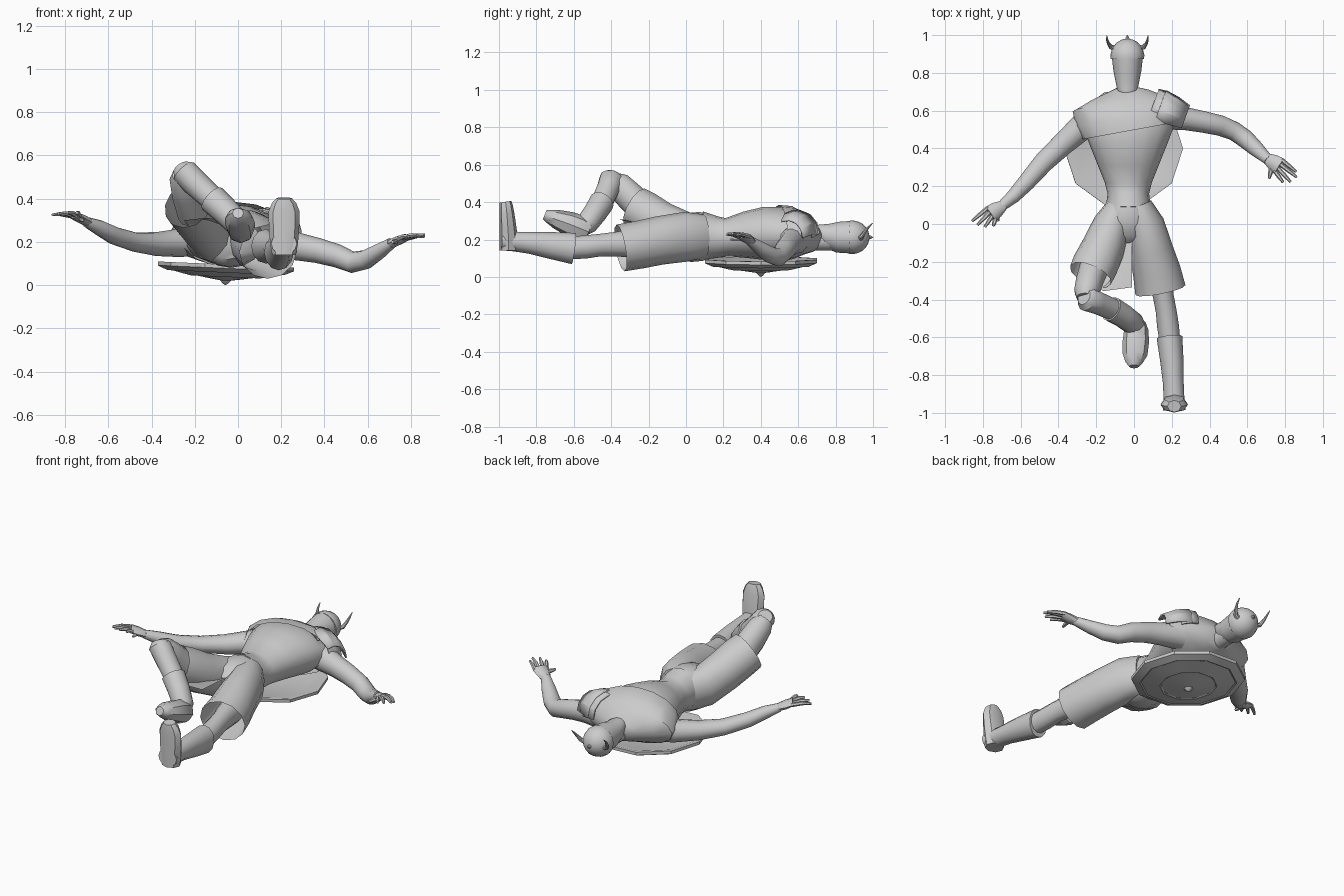
import bpy, bmesh, math
from mathutils import Vector, Matrix


def finish(name, bm, angle=40):
    bmesh.ops.recalc_face_normals(bm, faces=bm.faces)
    me = bpy.data.meshes.new(name)
    bm.to_mesh(me)
    bm.free()
    ob = bpy.data.objects.new(name, me)
    bpy.context.collection.objects.link(ob)
    bpy.ops.object.select_all(action='DESELECT')
    ob.select_set(True)
    bpy.context.view_layer.objects.active = ob
    bpy.ops.object.shade_smooth_by_angle(angle=math.radians(angle))
    return ob


def skin(bm, rows, closed):
    """Fill faces between rows of vertices."""
    for a, b in zip(rows, rows[1:]):
        n = len(a)
        for k in range(n if closed else n - 1):
            bm.faces.new((a[k], a[(k + 1) % n], b[(k + 1) % n], b[k]))


def tube(name, pts, n=12, up=(0, 0, 1), caps=(True, True)):
    """Loft of ellipses; each point is x, y, z, half width, half height."""
    bm = bmesh.new()
    c = [Vector(p[:3]) for p in pts]
    rings = []
    for i, p in enumerate(pts):
        t = (c[min(i + 1, len(c) - 1)] - c[max(i - 1, 0)]).normalized()
        side = t.cross(Vector(up)).normalized()
        top = side.cross(t)
        rings.append([bm.verts.new(c[i] + side * p[3] * math.cos(a) + top * p[4] * math.sin(a))
                      for a in (2 * math.pi * k / n for k in range(n))])
    skin(bm, rings, True)
    for ring, on in ((rings[0], caps[0]), (rings[-1], caps[1])):
        if on:
            bm.faces.new(ring)
    return finish(name, bm)


def body(name, rows, **kw):
    """Loft along y; each row is y, x centre, low z, high z, half width."""
    return tube(name, [(x, y, (lo + hi) / 2, w, (hi - lo) / 2) for y, x, lo, hi, w in rows], **kw)


def hand(name, wrist, palm, tips, thumb):
    w, p = Vector(wrist), Vector(palm)
    d = (p - w).normalized()
    side = d.cross(Vector((0, 0, 1))).normalized()
    m = w.lerp(p, 0.5)
    tube(name + "_palm", [(*w, .027, .022), (*m, .042, .022), (*p, .046, .017)], n=8)
    for i, tip in enumerate(tips):
        b = p - d * .012 + side * (i - 1.5) * .023
        tip = Vector(tip)
        mid = b.lerp(tip, .55) + Vector((0, 0, .006))
        tube(f"{name}_finger_{i + 1}", [(*b, .012, .012), (*mid, .011, .011), (*tip, .007, .007)], n=6)
    tip = Vector(thumb)
    tube(name + "_thumb", [(*m, .017, .015), (*m.lerp(tip, .6), .013, .012), (*tip, .007, .007)], n=6)


# torso and shoulder garment
body("torso", [(.66, -.03, .13, .29, .16), (.6, -.03, .1, .345, .24), (.5, -.03, .09, .375, .235),
               (.42, -.03, .09, .375, .205), (.32, -.03, .1, .35, .165), (.22, -.03, .11, .315, .125),
               (.16, -.03, .1, .325, .11), (.08, -.03, .09, .35, .12)], n=16)
body("shoulder_mantle", [(.495, -.015, .08, .385, .26), (.55, -.025, .085, .38, .285),
                         (.61, -.03, .095, .345, .295), (.655, -.03, .115, .3, .215),
                         (.695, -.035, .13, .26, .12), (.715, -.035, .14, .235, .06)],
     n=16, caps=(False, True))
body("neck", [(.66, -.035, .14, .25, .06), (.78, -.035, .14, .25, .05)])

# head, beard and helmet
body("head_and_beard", [(.682, -.035, .25, .282, .025), (.7, -.035, .215, .285, .052),
                        (.75, -.035, .16, .288, .062), (.81, -.035, .13, .295, .074),
                        (.89, -.035, .125, .3, .083)])
helmet = [(.874, .088), (.895, .09)] + [(.893 + .088 * math.sin(a), .088 * math.cos(a))
                                        for a in (.3, .6, .9, 1.2, 1.45)]
body("helmet", [(y, -.035, .212 - r, .212 + r, r) for y, r in helmet], n=16)
tube("helmet_knob", [(-.035, .97, .212, .014, .014), (-.035, .985, .212, .01, .01),
                     (-.035, 1.0, .212, .002, .002)], n=8)
for s, side in ((-1, "right"), (1, "left")):
    tube("horn_" + side, [(-.035 + s * dx, y, z, r, r) for dx, y, z, r in
                          ((.06, .93, .205, .016), (.088, .938, .215, .013),
                           (.1, .955, .24, .009), (.107, .975, .265, .006), (.109, .998, .288, .002))],
         n=8, up=(0, -1, .5))

# arms and hands
tube("right_arm", [(-.17, .58, .215, .08, .08), (-.28, .51, .195, .07, .065), (-.38, .42, .19, .06, .055),
                   (-.48, .325, .2, .054, .045), (-.57, .22, .228, .046, .042),
                   (-.64, .145, .265, .037, .036), (-.70, .095, .292, .027, .024)])
hand("right_hand", (-.69, .1, .29), (-.762, .052, .325),
     [(-.745, -.012, .335), (-.79, -.016, .335), (-.83, -.006, .33), (-.858, .015, .325)],
     (-.72, .015, .30))
tube("left_arm", [(.16, .58, .2, .08, .08), (.28, .556, .178, .06, .064), (.37, .54, .16, .057, .058),
                  (.46, .52, .135, .054, .054), (.53, .492, .106, .05, .05), (.59, .45, .118, .049, .045),
                  (.65, .395, .155, .041, .036), (.71, .34, .195, .027, .025)])
hand("left_hand", (.70, .35, .188), (.772, .305, .22),
     [(.86, .276, .225), (.862, .248, .232), (.83, .222, .23), (.79, .22, .225)], (.715, .24, .20))


# overlapping shoulder plates, bent over the shoulder
def plate(name, x0, x1, r0, r1):
    bm = bmesh.new()
    angs = [math.radians(a) for a in (0, 28, 56, 84, 112)]
    rows = [[bm.verts.new((x, .95 * r * math.cos(a), z + r * math.sin(a))) for a in angs]
            for x, r, z in ((x0, r0, 0), ((x0 + x1) / 2, (r0 + r1) / 2 + .006, -.005), (x1, r1, -.02))]
    skin(bm, rows, False)
    ob = finish(name, bm, 20)
    ob.matrix_world = Matrix.Translation((.185, .57, .23)) @ Matrix.Rotation(math.radians(-20), 4, 'Z')
    mod = ob.modifiers.new("thickness", 'SOLIDIFY')
    mod.thickness = .01


plate("shoulder_plate_inner", -.1, .0, .125, .122)
plate("shoulder_plate_outer", -.06, .085, .132, .098)

# trousers
body("trouser_seat", [(.13, -.03, .1, .332, .11), (.08, -.03, .085, .348, .13), (.02, -.035, .08, .342, .155),
                      (-.05, -.04, .085, .325, .14), (-.09, -.045, .12, .28, .08)], n=16)
tube("left_trouser_leg", [(.02, .1, .22, .075, .115), (.055, -.0, .215, .105, .133), (.09, -.14, .195, .117, .13),
                          (.12, -.25, .172, .127, .128), (.14, -.35, .155, .135, .127)], n=12, caps=(True, False))
tube("right_trouser_leg", [(-.07, .1, .21, .07, .11), (-.115, -.0, .225, .1, .12),
                           (-.165, -.13, .285, .115, .118), (-.205, -.215, .34, .122, .118),
                           (-.23, -.27, .37, .118, .115)], n=12, caps=(True, False))

# loose trouser cloth below the raised thigh
bm = bmesh.new()
skin(bm, [[bm.verts.new(p) for p in row] for row in (
    [(-.16, -.04, .2), (-.08, -.04, .25), (-.01, -.06, .28)],
    [(-.22, -.2, .26), (-.12, -.2, .28), (-.01, -.2, .29)],
    [(-.25, -.31, .3), (-.16, -.355, .31), (-.01, -.335, .3)])], False)
finish("loose_cloth", bm)

# straight leg and boot
tube("left_leg", [(.13, -.25, .18, .07, .08), (.155, -.38, .175, .055, .065), (.17, -.46, .17, .055, .06),
                  (.18, -.54, .16, .058, .062), (.19, -.62, .155, .055, .06)])
tube("left_boot_shaft", [(.188, -.6, .152, .068, .084), (.2, -.72, .168, .062, .072),
                         (.208, -.84, .183, .055, .058), (.212, -.93, .19, .055, .052),
                         (.213, -.985, .192, .06, .05)])
tube("left_boot_foot", [(.213, -.948, .14, .055, .05), (.213, -.948, .19, .064, .05), (.213, -.952, .26, .07, .046),
                        (.213, -.958, .34, .072, .04), (.213, -.962, .38, .056, .036),
                        (.213, -.965, .402, .036, .032)], up=(0, 1, 0), n=8)

# bent leg and boot
tube("right_thigh", [(-.2, -.2, .33, .08, .08), (-.235, -.3, .43, .073, .08), (-.25, -.36, .49, .068, .072),
                     (-.255, -.395, .515, .05, .05)])
tube("right_shin", [(-.265, -.385, .545, .04, .045), (-.25, -.395, .525, .062, .068),
                    (-.2, -.415, .475, .062, .062), (-.13, -.445, .41, .058, .06),
                    (-.06, -.485, .345, .055, .055), (.0, -.53, .285, .055, .055)], up=(0, -1, 0))
tube("right_boot_shaft", [(-.12, -.45, .4, .068, .068), (-.06, -.485, .345, .064, .064),
                          (.0, -.53, .285, .06, .06), (.02, -.555, .255, .04, .045)], up=(0, -1, 0))
tube("right_boot_foot", [(.012, -.52, .24, .05, .05), (.012, -.56, .258, .064, .068),
                         (.01, -.62, .283, .07, .066), (.005, -.69, .308, .066, .052),
                         (0, -.735, .325, .045, .036), (0, -.755, .333, .026, .026)], n=8)

# ten-sided shield on the back, turned from a profile
profile = [(0, -.035), (.22, -.02), (.295, .004), (.315, .004), (.315, -.014), (.27, -.034), (.262, -.03),
           (.16, -.054), (.152, -.05), (.06, -.065), (.025, -.07), (.012, -.085), (0, -.092)]
bm = bmesh.new()
n = 10
skin(bm, [[bm.verts.new((r * math.cos(2 * math.pi * k / n), r * math.sin(2 * math.pi * k / n), z))
           for k in range(n)] for r, z in profile], True)
bmesh.ops.remove_doubles(bm, verts=bm.verts, dist=.0005)
shield = finish("shield", bm, 20)
shield.matrix_world = Matrix.Translation((-.055, .4, .092)) @ Matrix.Rotation(math.radians(2.5), 4, 'Y')
